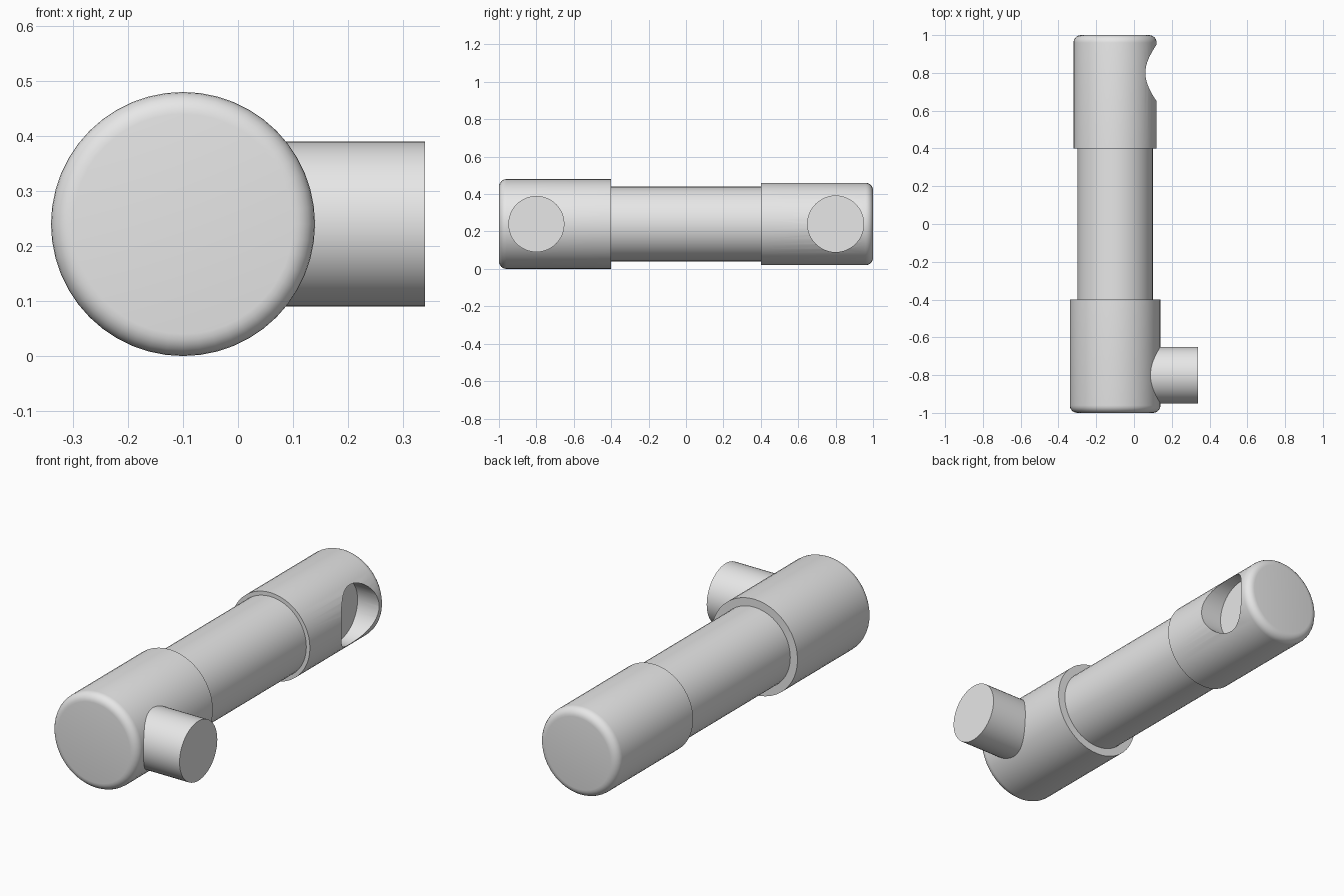
import bpy
import bmesh
import math
from mathutils import Matrix, Vector

cube = bpy.data.objects.get("Cube")
if cube:
    bpy.data.objects.remove(cube, do_unlink=True)

AXIS_X, AXIS_Z = -0.1, 0.24
SIDES = 48

grey = bpy.data.materials.new("plain_grey")
grey.use_nodes = True
grey.diffuse_color = (0.8, 0.8, 0.8, 1)
grey.node_tree.nodes["Principled BSDF"].inputs["Base Color"].default_value = (0.8, 0.8, 0.8, 1)


def rod(name, start, end, radius, round_end=0.0):
    """Closed cylinder from start to end, with an optional rounded rim at the end."""
    start, end = Vector(start), Vector(end)
    span = end - start
    bm = bmesh.new()
    bmesh.ops.create_cone(bm, cap_ends=True, segments=SIDES,
                          radius1=radius, radius2=radius, depth=span.length)
    if round_end:
        rim = [e for e in bm.edges if all(v.co.z > 0 for v in e.verts)]
        bmesh.ops.bevel(bm, geom=rim, offset=round_end, segments=6,
                        profile=0.5, affect='EDGES')
    turn = span.to_track_quat('Z', 'Y').to_matrix().to_4x4()
    bm.transform(Matrix.Translation((start + end) / 2) @ turn)
    bmesh.ops.recalc_face_normals(bm, faces=bm.faces)
    mesh = bpy.data.meshes.new(name)
    bm.to_mesh(mesh)
    bm.free()
    mesh.materials.append(grey)
    obj = bpy.data.objects.new(name, mesh)
    bpy.context.collection.objects.link(obj)
    return obj


def select_only(obj):
    bpy.ops.object.select_all(action='DESELECT')
    obj.select_set(True)
    bpy.context.view_layer.objects.active = obj


def on_axis(y):
    return (AXIS_X, y, AXIS_Z)


# Main bar and its two collars
shaft = rod("shaft", on_axis(-0.41), on_axis(0.41), 0.20)
front_collar = rod("front_collar", on_axis(-0.4), on_axis(-1), 0.24, 0.04)
back_collar = rod("back_collar", on_axis(0.4), on_axis(1), 0.22, 0.04)

# Side peg on the front collar
peg = rod("peg", (0, -0.8, AXIS_Z), (0.34, -0.8, AXIS_Z), 0.15)

# Matching blind socket in the back collar
cutter = rod("socket_cutter", (0, 0.8, AXIS_Z), (0.4, 0.8, AXIS_Z), 0.15)
cutter.hide_render = True
cut = back_collar.modifiers.new("socket", 'BOOLEAN')
cut.operation = 'DIFFERENCE'
cut.solver = 'EXACT'
cut.object = cutter
select_only(back_collar)
bpy.ops.object.modifier_apply(modifier=cut.name)
bpy.data.objects.remove(cutter, do_unlink=True)

# Smooth curved sides, crisp rims
for part in (shaft, front_collar, back_collar, peg):
    select_only(part)
    bpy.ops.object.shade_smooth_by_angle(angle=math.radians(30))
